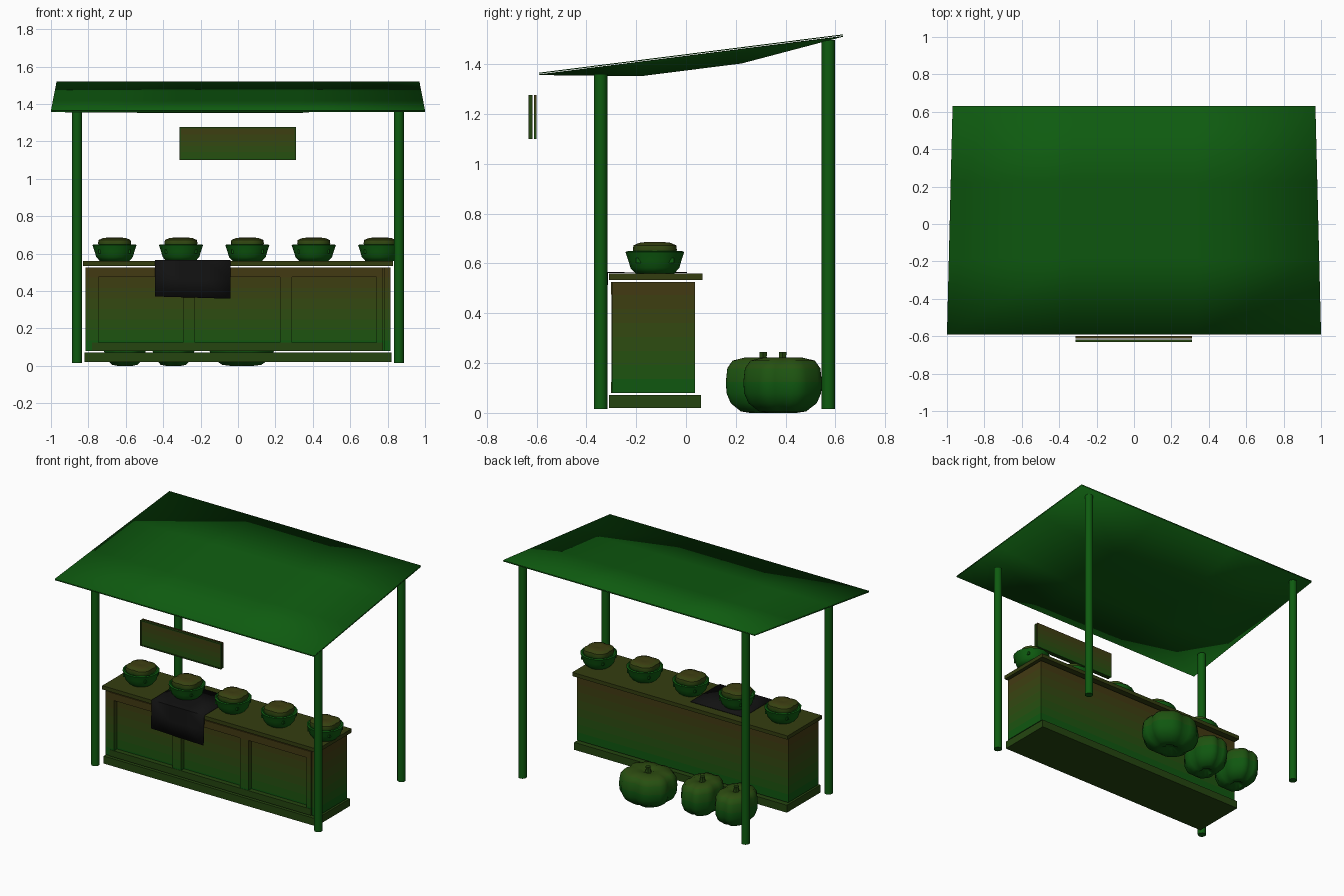
import bpy, bmesh, math

if "Cube" in bpy.data.objects:
    bpy.data.objects.remove(bpy.data.objects["Cube"])


def material(name, rgb):
    m = bpy.data.materials.new(name)
    m.diffuse_color = (*rgb, 1)
    m.use_nodes = True
    m.node_tree.nodes["Principled BSDF"].inputs["Base Color"].default_value = m.diffuse_color
    return m


GREEN = material("green", (0.0045, 0.105, 0.005))
OLIVE = material("olive", (0.034, 0.047, 0.005))
MOSS = material("moss", (0.018, 0.06, 0.005))
BLACK = material("black", (0.006, 0.006, 0.006))
# colour bands fading from green at the bottom to brown at the top
BANDS = 8
FADE = [material(f"fade_{i}", [a + (b - a) * i / (BANDS - 1) for a, b in
                               zip((0.005, 0.095, 0.005), (0.055, 0.042, 0.006))])
        for i in range(BANDS)]


def finish(name, bm, mat, smooth=None, fade=None):
    """Make the object; fade = (z low, z high, exponent) colours it in bands."""
    bmesh.ops.recalc_face_normals(bm, faces=bm.faces)
    if fade:
        lo, hi, power = fade
        for f in bm.faces:
            t = (f.calc_center_median().z - lo) / (hi - lo)
            t = min(max(t, 0), 1) ** power
            f.material_index = min(int(t * BANDS), BANDS - 1)
    me = bpy.data.meshes.new(name)
    bm.to_mesh(me)
    bm.free()
    for m in (FADE if fade else [mat]):
        me.materials.append(m)
    ob = bpy.data.objects.new(name, me)
    bpy.context.collection.objects.link(ob)
    if smooth:
        bpy.ops.object.select_all(action='DESELECT')
        ob.select_set(True)
        bpy.context.view_layer.objects.active = ob
        bpy.ops.object.shade_smooth_by_angle(angle=math.radians(smooth))
    return ob


def box(name, x, y, z, mat=None, fade=None):
    """Box from (min, max) ranges on each axis, cut into bands when faded."""
    bm = bmesh.new()
    bmesh.ops.create_cube(bm, size=1)
    for v in bm.verts:
        v.co = [r[0] if c < 0 else r[1] for c, r in zip(v.co, (x, y, z))]
    if fade:
        for i in range(1, BANDS):
            h = fade[0] + (fade[1] - fade[0]) * (i / BANDS) ** (1 / fade[2])
            if z[0] < h < z[1]:
                bmesh.ops.bisect_plane(bm, geom=bm.verts[:] + bm.edges[:] + bm.faces[:],
                                       plane_co=(0, 0, h), plane_no=(0, 0, 1))
    return finish(name, bm, mat, None, fade)


def post(name, x, y, top):
    bm = bmesh.new()
    bmesh.ops.create_cone(bm, cap_ends=True, segments=12, radius1=0.027,
                          radius2=0.027, depth=top - 0.015)
    bmesh.ops.translate(bm, vec=(x, y, (top + 0.015) / 2), verts=bm.verts)
    finish(name, bm, GREEN, 40)


def lathe(name, at, profile, mat, sx=1, sy=1, lobes=0, dent=0, square=0, seg=24, smooth=50, fade=None):
    """Revolve (r, z) points; optional lobes and squarish plan."""
    bm = bmesh.new()
    rings = []
    for r, z in profile:
        ring = []
        for i in range(seg):
            a = math.tau * i / seg
            k = 1 - square * (0.5 - abs(math.sin(2 * a)))
            if lobes:
                k *= 1 - dent * (1 - abs(math.sin(lobes * a / 2)))
            ring.append(bm.verts.new((at[0] + sx * r * k * math.cos(a),
                                      at[1] + sy * r * k * math.sin(a), at[2] + z)))
        rings.append(ring)
    for lo, hi in zip(rings, rings[1:]):
        for i in range(seg):
            j = (i + 1) % seg
            bm.faces.new((lo[i], lo[j], hi[j], hi[i]))
    bm.faces.new(rings[0][::-1])
    bm.faces.new(rings[-1])
    return finish(name, bm, mat, smooth, fade)


def sheet(name, rows, mat, thickness):
    """Solidified quad sheet from rows of points."""
    bm = bmesh.new()
    vs = [[bm.verts.new(p) for p in row] for row in rows]
    for a, b in zip(vs, vs[1:]):
        for i in range(len(a) - 1):
            bm.faces.new((a[i], a[i + 1], b[i + 1], b[i]))
    ob = finish(name, bm, mat, 30)
    mod = ob.modifiers.new("thickness", 'SOLIDIFY')
    mod.thickness = thickness
    mod.offset = 0


def roof_rows(drop, sag):
    rows = []
    for j in range(4):
        t = j / 3
        half = 1.0 - 0.03 * t
        rows.append([(half * (2 * i / 3 - 1), -0.59 + 1.22 * t, 1.364 + 0.154 * t - drop
                      - (sag if i in (1, 2) and j in (1, 2) else 0)) for i in range(4)])
    return rows


# roof: flat top layer with a sagging lining below
sheet("roof_canopy", roof_rows(0, 0), GREEN, 0.004)
sheet("roof_lining", roof_rows(0.006, 0.056), GREEN, 0.003)

# four posts
for side, s in (("left", -1), ("right", 1)):
    post("front_post_" + side, s * 0.86, -0.343, 1.36)
    post("back_post_" + side, s * 0.86, 0.572, 1.498)

# counter: base, body, top
WOOD = (0.08, 0.53, 1)
box("counter_base", (-0.82, 0.82), (-0.31, 0.06), (0.02, 0.072), MOSS)
box("counter_body", (-0.815, 0.815), (-0.268, 0.037), (0.08, 0.525), fade=WOOD)
box("counter_top", (-0.83, 0.83), (-0.31, 0.067), (0.534, 0.56), OLIVE)

# front frame around three recessed panels
box("front_rail_bottom", (-0.78, 0.775), (-0.302, -0.268), (0.08, 0.125), MOSS)
box("front_rail_top", (-0.78, 0.775), (-0.302, -0.268), (0.475, 0.525), fade=WOOD)
for n, (a, b) in enumerate(((-0.78, -0.745), (-0.295, -0.23), (0.225, 0.29), (0.74, 0.775))):
    box(f"front_stile_{n + 1}", (a, b), (-0.30, -0.268), (0.125, 0.475), fade=WOOD)
for side, s in (("left", -1), ("right", 1)):
    box("corner_trim_" + side, sorted((s * 0.78, s * 0.815)), (-0.297, -0.268), (0.08, 0.525), fade=WOOD)

# cloth draped over the counter front
path = ((0.005, 0.564), (-0.15, 0.565), (-0.314, 0.564), (-0.318, 0.46), (-0.323, 0.365))
sheet("counter_cloth", [[(x, y, z + (-0.006 * (x + 0.24) / 0.2 if z < 0.4 else 0))
                         for x in (-0.445, -0.31, -0.175, -0.04)] for y, z in path],
      BLACK, 0.004)

# five filled bowls
for n in range(5):
    at = (-0.66 + 0.355 * n, -0.125, 0.56)
    lathe(f"bowl_{n + 1}", at,
          ((0.078, 0), (0.098, 0.022), (0.106, 0.05), (0.118, 0.086), (0.108, 0.09), (0.09, 0.078)),
          GREEN, seg=16)
    lathe(f"bowl_filling_{n + 1}", at,
          ((0.087, 0.075), (0.093, 0.095), (0.09, 0.113), (0.065, 0.123), (0.03, 0.127), (0.008, 0.123)),
          None, square=0.14, lobes=4, dent=0.03, fade=(0.62, 0.70, 1))
    # small lugs on the front and back of the bowl
    for s in (-1, 1):
        box(f"bowl_lug_{n + 1}_{'left' if s < 0 else 'right'}",
            (at[0] + s * 0.08 - 0.005, at[0] + s * 0.08 + 0.005),
            (at[1] - 0.076, at[1] + 0.076), (0.602, 0.622), GREEN)

# hanging sign made of two thin boards, the front one with a slim rim
SIGN = (1.05, 1.30, 1)
box("sign_front_board", (-0.307, 0.305), (-0.628, -0.617), (1.105, 1.272), fade=SIGN)
box("sign_back_board", (-0.312, 0.31), (-0.611, -0.60), (1.10, 1.277), fade=SIGN)
for name, x, z in (("top", (-0.312, 0.31), (1.27, 1.277)), ("bottom", (-0.312, 0.31), (1.10, 1.107)),
                   ("left", (-0.312, -0.305), (1.107, 1.27)), ("right", (0.303, 0.31), (1.107, 1.27))):
    box("sign_rim_" + name, x, (-0.632, -0.617), z, MOSS)

# pumpkins stored behind the counter
body = ((0.1, 0.03), (0.35, 0.006), (0.6, 0.012), (0.87, 0.045), (0.98, 0.085), (1.0, 0.13),
        (0.96, 0.185), (0.82, 0.216), (0.5, 0.228), (0.25, 0.224), (0.1, 0.212))
for n, (x, y, sx, sy) in enumerate(((0.02, 0.388, 0.185, 0.166), (-0.345, 0.31, 0.12, 0.158),
                                    (-0.605, 0.31, 0.12, 0.158))):
    lathe(f"pumpkin_{n + 1}", (x, y, -0.006), body, None, sx, sy, lobes=8, dent=0.06,
          square=0.12, seg=32, fade=(0, 0.28, 3))
    lathe(f"pumpkin_stem_{n + 1}", (x, y, 0.2),
          ((0.025, 0), (0.016, 0.025), (0.018, 0.044)), MOSS, seg=6, smooth=30)
